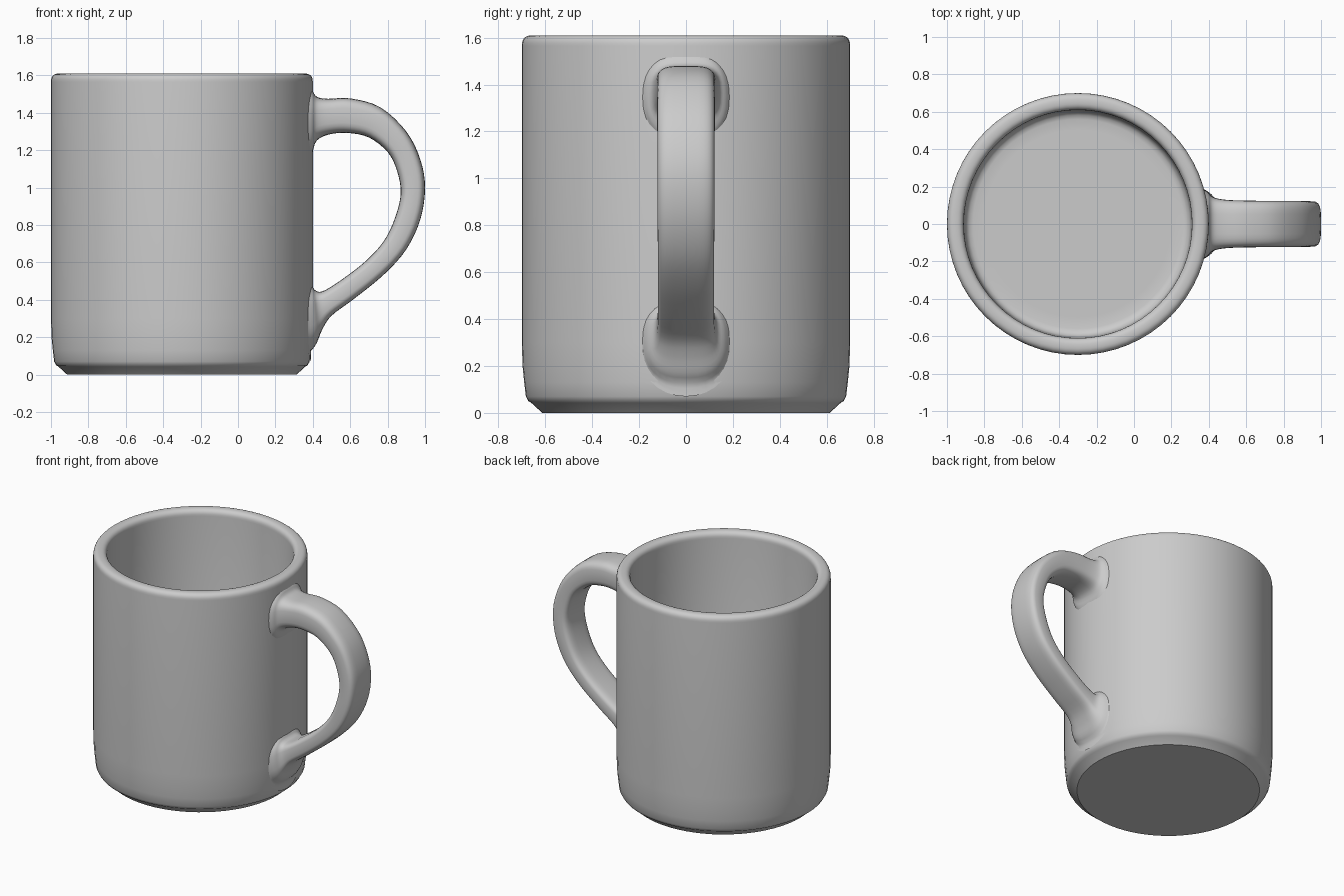
import bpy, bmesh, math
from mathutils import Vector

if "Cube" in bpy.data.objects:
    bpy.data.objects.remove(bpy.data.objects["Cube"], do_unlink=True)

glaze = bpy.data.materials.new("grey_glaze")
glaze.use_nodes = True
COLOUR = (0.6, 0.6, 0.6, 1)
glaze.diffuse_color = COLOUR
glaze.node_tree.nodes["Principled BSDF"].inputs["Base Color"].default_value = COLOUR

CENTRE_X = -0.3


def finish(bm, name, angle):
    bmesh.ops.recalc_face_normals(bm, faces=bm.faces)
    mesh = bpy.data.meshes.new(name)
    bm.to_mesh(mesh)
    bm.free()
    mesh.materials.append(glaze)
    ob = bpy.data.objects.new(name, mesh)
    bpy.context.collection.objects.link(ob)
    bpy.ops.object.select_all(action='DESELECT')
    bpy.context.view_layer.objects.active = ob
    ob.select_set(True)
    bpy.ops.object.shade_smooth_by_angle(angle=math.radians(angle))


def skin(bm, rings):
    """Join closed rings of points into a tube and return its loops."""
    loops = [[bm.verts.new(p) for p in ring] for ring in rings]
    for a, b in zip(loops, loops[1:]):
        for i in range(len(a)):
            j = (i + 1) % len(a)
            bm.faces.new((a[i], a[j], b[j], b[i]))
    return loops


def catmull(points, steps):
    """Smooth a list of vectors of any length."""
    out = []
    pts = [points[0]] + points + [points[-1]]
    for a, b, c, d in zip(pts, pts[1:], pts[2:], pts[3:]):
        for k in range(steps):
            t = k / steps
            out.append(0.5 * (2 * b + (c - a) * t + (2 * a - 5 * b + 4 * c - d) * t**2
                              + (3 * b - a - 3 * c + d) * t**3))
    return out + [points[-1]]


def rounded(v, power):
    return math.copysign(abs(v) ** power, v)


# Cup: one lathed profile, from the chamfered foot over the round rim to the floor
foot = [(0.613, 0), (0.66, 0.043), (0.672, 0.05), (0.683, 0.07), (0.69, 0.13),
        (0.697, 0.2), (0.7, 0.3)]
rim = []
for i in range(17):
    a = math.pi * i / 16
    rim.append((0.655 + 0.045 * rounded(math.cos(a), 0.8),
                1.565 + 0.045 * rounded(math.sin(a), 0.8)))
floor = [(0.605, 0.15), (0.598, 0.122), (0.582, 0.106), (0.56, 0.1), (0.5, 0.1)]
SEGMENTS = 64
bm = bmesh.new()
loops = skin(bm, [[(CENTRE_X + r * math.cos(2 * math.pi * i / SEGMENTS),
                    r * math.sin(2 * math.pi * i / SEGMENTS), z) for i in range(SEGMENTS)]
                  for r, z in foot + rim + floor])
bm.faces.new(loops[0])
bm.faces.new(loops[-1])
finish(bm, "cup", 35)

# Handle: stations of outer edge, inner edge (x, z each) and half width
stations = [(0.33, 1.57, 0.33, 1.11, 0.21), (0.39, 1.53, 0.39, 1.17, 0.175),
            (0.42, 1.487, 0.42, 1.25, 0.145), (0.48, 1.475, 0.49, 1.285, 0.13),
            (0.6, 1.477, 0.59, 1.292, 0.125), (0.76, 1.43, 0.7, 1.268, 0.124),
            (0.9, 1.3, 0.8, 1.19, 0.123), (0.975, 1.15, 0.85, 1.09, 0.122),
            (1.0, 1.0, 0.87, 0.97, 0.122), (0.975, 0.83, 0.84, 0.84, 0.122),
            (0.9, 0.67, 0.78, 0.715, 0.12), (0.78, 0.535, 0.68, 0.605, 0.12),
            (0.62, 0.405, 0.55, 0.505, 0.12), (0.5, 0.315, 0.455, 0.447, 0.123),
            (0.45, 0.24, 0.415, 0.45, 0.135), (0.41, 0.15, 0.39, 0.48, 0.17),
            (0.33, 0.07, 0.33, 0.53, 0.21)]
SIDES = 32
SEAT_RADIUS = 0.69
rings = []
for p in catmull([Vector(s) for s in stations], 4):
    outer, inner, width = Vector((p[0], 0, p[1])), Vector((p[2], 0, p[3])), p[4]
    mid, half = (outer + inner) / 2, (outer - inner) / 2
    power = 0.5 + 5 * (width - 0.12)
    ring = []
    for i in range(SIDES):
        a = 2 * math.pi * i / SIDES
        point = mid + half * rounded(math.cos(a), power)
        point.y = width * rounded(math.sin(a), power)
        # Flared ends lie along the cup wall
        point.x = max(point.x, CENTRE_X + math.sqrt(SEAT_RADIUS**2 - point.y**2))
        ring.append(point)
    rings.append(ring)
bm = bmesh.new()
skin(bm, rings)
finish(bm, "handle", 60)
